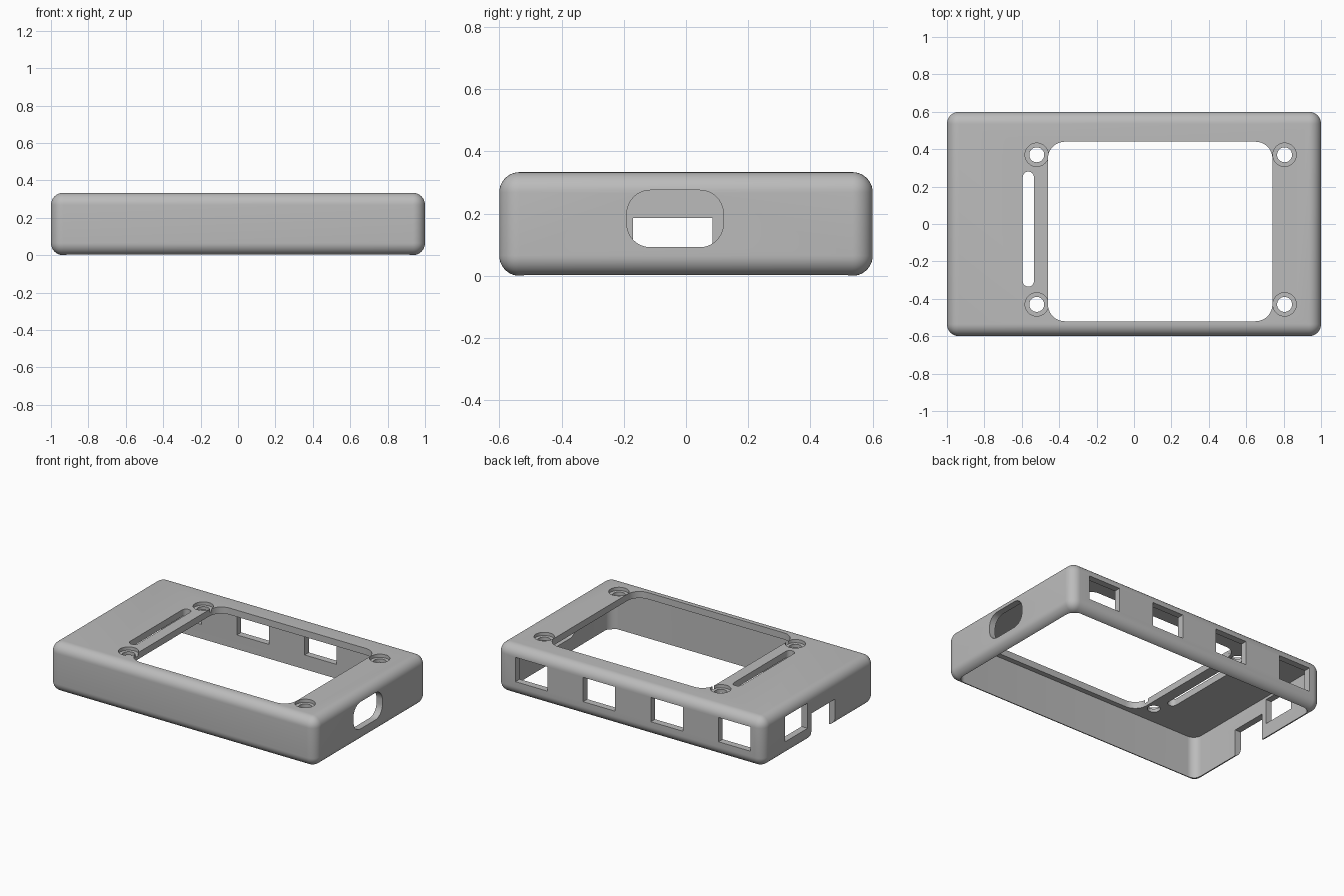
import bpy, bmesh, math
from mathutils import Vector

if "Cube" in bpy.data.objects:
    bpy.data.objects.remove(bpy.data.objects["Cube"])

H = 0.333            # overall height
R = 0.065            # outer rounding
T = 0.045            # wall thickness

grey = bpy.data.materials.new("light_grey_plastic")
grey.diffuse_color = (0.5, 0.5, 0.5, 1)
grey.use_nodes = True
grey.node_tree.nodes["Principled BSDF"].inputs["Base Color"].default_value = grey.diffuse_color


def rounded_rect(u0, u1, v0, v1, r, n=10):
    """Counter-clockwise outline of a rectangle with rounded corners."""
    if r == 0:
        return [(u0, v0), (u1, v0), (u1, v1), (u0, v1)]
    corners = [(u1 - r, v1 - r), (u0 + r, v1 - r), (u0 + r, v0 + r), (u1 - r, v0 + r)]
    pts = []
    for k, (cu, cv) in enumerate(corners):
        for i in range(n + 1):
            a = (k + i / n) * math.pi / 2
            pts.append((cu + r * math.cos(a), cv + r * math.sin(a)))
    return pts


def prism(name, axis, outline, d0, d1):
    """Extrude an outline along x, y or z from d0 to d1."""
    place = {"x": lambda u, v, d: Vector((d, u, v)),
             "y": lambda u, v, d: Vector((u, d, v)),
             "z": lambda u, v, d: Vector((u, v, d))}[axis]
    bm = bmesh.new()
    face = bm.faces.new([bm.verts.new(place(u, v, d0)) for u, v in outline])
    ext = bmesh.ops.extrude_face_region(bm, geom=[face])
    shift = place(0, 0, d1 - d0)
    bmesh.ops.translate(bm, vec=shift,
                        verts=[g for g in ext["geom"] if isinstance(g, bmesh.types.BMVert)])
    bmesh.ops.remove_doubles(bm, verts=bm.verts[:], dist=1e-6)
    bmesh.ops.recalc_face_normals(bm, faces=bm.faces[:])
    mesh = bpy.data.meshes.new(name)
    bm.to_mesh(mesh)
    bm.free()
    mesh.materials.append(grey)
    obj = bpy.data.objects.new(name, mesh)
    bpy.context.collection.objects.link(obj)
    return obj


def apply_modifier(obj, mod):
    bpy.context.view_layer.objects.active = obj
    bpy.ops.object.modifier_apply(modifier=mod.name)


def cut(obj, axis, outline, d0, d1):
    """Subtract an extruded outline and discard the cutter."""
    cutter = prism("cutter", axis, outline, d0, d1)
    cutter.hide_render = True
    mod = obj.modifiers.new("cut", "BOOLEAN")
    mod.operation, mod.solver, mod.object = "DIFFERENCE", "EXACT", cutter
    apply_modifier(obj, mod)
    bpy.data.objects.remove(cutter)


# Outer body, rounded on every edge
case = prism("case_shell", "z", rounded_rect(-1, 1, -0.6, 0.6, 0), 0, H)
bevel = case.modifiers.new("rounding", "BEVEL")
bevel.width, bevel.segments, bevel.limit_method = R, 10, "NONE"
apply_modifier(case, bevel)

# Hollow inside, open at the bottom
cut(case, "z", rounded_rect(-1 + T, 1 - T, -0.6 + T, 0.6 - T, 0.06), -0.2, H - T)

# Screen opening and long slot in the top
cut(case, "z", rounded_rect(-0.46, 0.74, -0.52, 0.44, 0.09), 0.2, 0.5)
cut(case, "z", rounded_rect(-0.595, -0.535, -0.335, 0.28, 0.0299), 0.2, 0.5)

# Counterbored screw holes
for x in (-0.52, 0.805):
    for y in (-0.43, 0.37):
        for r, z in ((0.0625, H - 0.022), (0.04, 0.2)):
            circle = [(x + r * math.cos(i * math.tau / 40), y + r * math.sin(i * math.tau / 40))
                      for i in range(40)]
            cut(case, "z", circle, z, 0.5)

# Row of windows in the back wall
for i in range(4):
    x = 0.74 - i * 0.508
    cut(case, "y", rounded_rect(x - 0.12, x + 0.12, 0.1, 0.265, 0), 0.5, 0.7)

# Rounded port in the right wall
cut(case, "x", rounded_rect(-0.19, 0.12, 0.092, 0.275, 0.075), 0.9, 1.1)

# Window and bottom notch in the left wall
cut(case, "x", rounded_rect(0.125, 0.365, 0.1, 0.27, 0), -1.1, -0.9)
cut(case, "x", rounded_rect(-0.17, 0.085, -0.1, 0.185, 0), -1.1, -0.9)

# Smooth the rounded edges, keep the cuts crisp
bpy.ops.object.select_all(action="DESELECT")
case.select_set(True)
bpy.context.view_layer.objects.active = case
bpy.ops.object.shade_smooth_by_angle(angle=math.radians(30))
